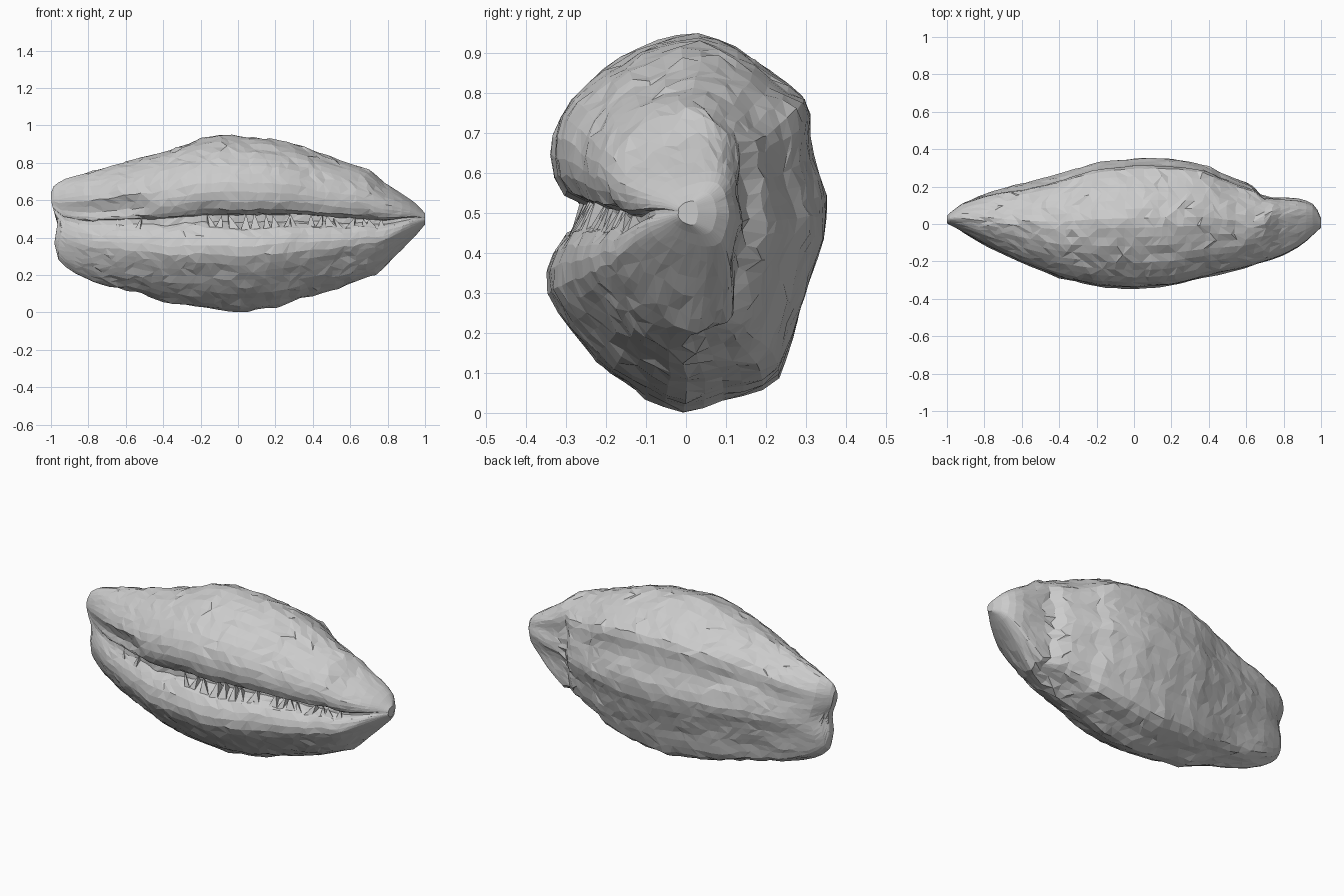
import bpy, bmesh, math, random
from mathutils import Vector, noise

if "Cube" in bpy.data.objects:
    bpy.data.objects.remove(bpy.data.objects["Cube"])

random.seed(4)

# Outline curves along the length: (x, value)
TOP = [(-1, .64), (-.985, .675), (-.96, .695), (-.93, .713), (-.8, .75), (-.6, .80), (-.4, .86), (-.2, .925),
       (-.1, .942), (.1, .938), (.3, .905), (.5, .83), (.7, .76), (.8, .68), (.9, .62), (.96, .575), (1, .53)]
BOTTOM = [(-1, .46), (-.985, .37), (-.96, .28), (-.9, .22), (-.75, .15), (-.55, .11), (-.37, .05), (-.2, .03),
          (0, 0), (.2, .03), (.4, .085), (.6, .15), (.74, .205), (.85, .31), (.95, .41), (1, .47)]
FRONT = [(-1, .0), (-.9, -.06), (-.8, -.115), (-.6, -.21), (-.4, -.29), (-.2, -.335), (0, -.35), (.2, -.335),
         (.4, -.285), (.6, -.235), (.8, -.17), (.9, -.115), (1, -.02)]
BACK = [(-1, .05), (-.97, .08), (-.92, .12), (-.8, .165), (-.6, .21), (-.4, .265), (-.2, .33), (0, .352),
        (.2, .347), (.4, .31), (.46, .275), (.6, .225), (.64, .205), (.69, .145), (.9, .135), (.97, .10), (1, .03)]

# Cross-section at mid length (y, z), starting at the top and going forward
SECTION = [(.03, .945), (-.08, .925), (-.2, .865), (-.3, .77), (-.342, .68), (-.335, .6), (-.315, .555),
           (-.275, .53), (-.21, .52), (-.195, .498), (-.22, .475), (-.28, .455), (-.322, .425), (-.343, .38),
           (-.352, .33), (-.34, .28), (-.28, .195), (-.2, .1), (-.08, .02), (0, 0), (.1, .035), (.22, .075),
           (.265, .18), (.3, .3), (.325, .38), (.352, .47), (.335, .58), (.308, .67), (.308, .75),
           (.285, .805), (.15, .9)]


def curve(table, x):
    for (x0, a), (x1, b) in zip(table, table[1:]):
        if x <= x1:
            return a + (b - a) * (x - x0) / (x1 - x0)
    return table[-1][1]


def ramp(v, lo, hi):
    t = min(1, max(0, (v - lo) / (hi - lo)))
    return t * t * (3 - 2 * t)


def place(x, y, z):
    """Map a mid-section point onto the station x; ends become rounder, left slot shallower."""
    if y < -.1 and .44 < z < .55:
        y += (-.31 - y) * .5 * ramp(-x, -.05, .25)
    if y < -.1:
        # hollow under the upper lip on the left
        y += .07 * ramp(-x, .4, .6) * math.exp(-((z - .61) / .06) ** 2)
    t = ramp(abs(x), .78, 1) * (.85 if x > 0 else .45)
    ang = math.atan2((z - .472) / .472, y / .352)
    y += (.352 * math.cos(ang) - y) * t
    z += (.472 + .472 * math.sin(ang) - z) * t
    # the right tip carries its crest towards the back
    if x > .6:
        k = ramp(x, .62, .76) * (1 - (y / .352) ** 2 if abs(y) < .352 else 0)
        y += .13 * k * abs((z - .472) / .472)
    f, b = curve(FRONT, x), curve(BACK, x)
    lo, hi = curve(BOTTOM, x), curve(TOP, x)
    return Vector((x, f + (b - f) * (y / .352 + 1) / 2, lo + (hi - lo) * z / .945))


def smooth_outline(points, count):
    """Rounded closed outline with even spacing."""
    p = [Vector(q) for q in points]
    m, fine = len(p), []
    for i in range(m):
        a, b, c, d = p[i - 1], p[i], p[(i + 1) % m], p[(i + 2) % m]
        for k in range(6):
            t = k / 6
            fine.append(.5 * (2 * b + (c - a) * t + (2 * a - 5 * b + 4 * c - d) * t ** 2
                              + (3 * b - 3 * c + d - a) * t ** 3))
    fine.append(fine[0])
    lengths = [(b - a).length for a, b in zip(fine, fine[1:])]
    step, out, walked, i = sum(lengths) / count, [], 0, 0
    for k in range(count):
        while walked + lengths[i] < k * step:
            walked += lengths[i]
            i += 1
        out.append(fine[i].lerp(fine[i + 1], (k * step - walked) / lengths[i]))
    return out


def finish(bm, name):
    bmesh.ops.recalc_face_normals(bm, faces=bm.faces)
    mesh = bpy.data.meshes.new(name)
    bm.to_mesh(mesh)
    bm.free()
    obj = bpy.data.objects.new(name, mesh)
    bpy.context.collection.objects.link(obj)
    return obj


# Shell body: lofted faceted rings with a rough surface
outline = smooth_outline(SECTION, 54)
stations = [-1, -.985, -.96] + [-.92 + i * 1.84 / 40 for i in range(41)] + [.955, .98, 1]
bm = bmesh.new()
rings = []
for x in stations:
    ring = []
    fade = min(1, max(0, (.97 - abs(x)) / .25))
    for y, z in outline:
        xs = x + random.uniform(-.017, .017) * fade
        p = place(xs, y, z)
        out = (p - place(xs, 0, .47)).normalized()
        rough = noise.noise(Vector((p.x * 3.5, p.y * 8, p.z * 9))) * (.016 if y > .1 else .007)
        p += out * (rough + random.uniform(-.003, .003)) * fade
        p.z += random.uniform(-.006, .006) * fade
        # shallow notch in the blunt left end
        p.x += .035 * ramp(-x, .75, .98) * math.exp(-((p.z - .48) / .07) ** 2)
        p.z = max(p.z, 0)
        ring.append(bm.verts.new(p))
    rings.append(ring)
n = len(outline)
for a, b in zip(rings, rings[1:]):
    for i in range(n):
        j = (i + 1) % n
        if random.random() < .5:
            bm.faces.new((a[i], a[j], b[j]))
            bm.faces.new((a[i], b[j], b[i]))
        else:
            bm.faces.new((a[i], a[j], b[i]))
            bm.faces.new((a[j], b[j], b[i]))
for ring in (rings[0], rings[-1]):
    bm.faces.new(ring)
finish(bm, "shell_body")

# Teeth: thin irregular wedges leaning across the slot, set into its floor
bm = bmesh.new()
spots = [-.66, -.55] + [-.15 + i * .058 for i in range(17)]
for x in spots:
    x += random.uniform(-.02, .02)
    w = random.uniform(.014, .03)
    lean = random.uniform(-.035, .035)
    base = [place(x - w, -.3, .438), place(x + w, -.29, .445), place(x + lean, -.2, .47)]
    tip = place(x + lean, -.25, random.uniform(.515, .54))
    a, b, c, d = [bm.verts.new(p) for p in base + [tip]]
    for tri in ((a, b, c), (a, b, d), (b, c, d), (c, a, d)):
        bm.faces.new(tri)
finish(bm, "slot_teeth")
